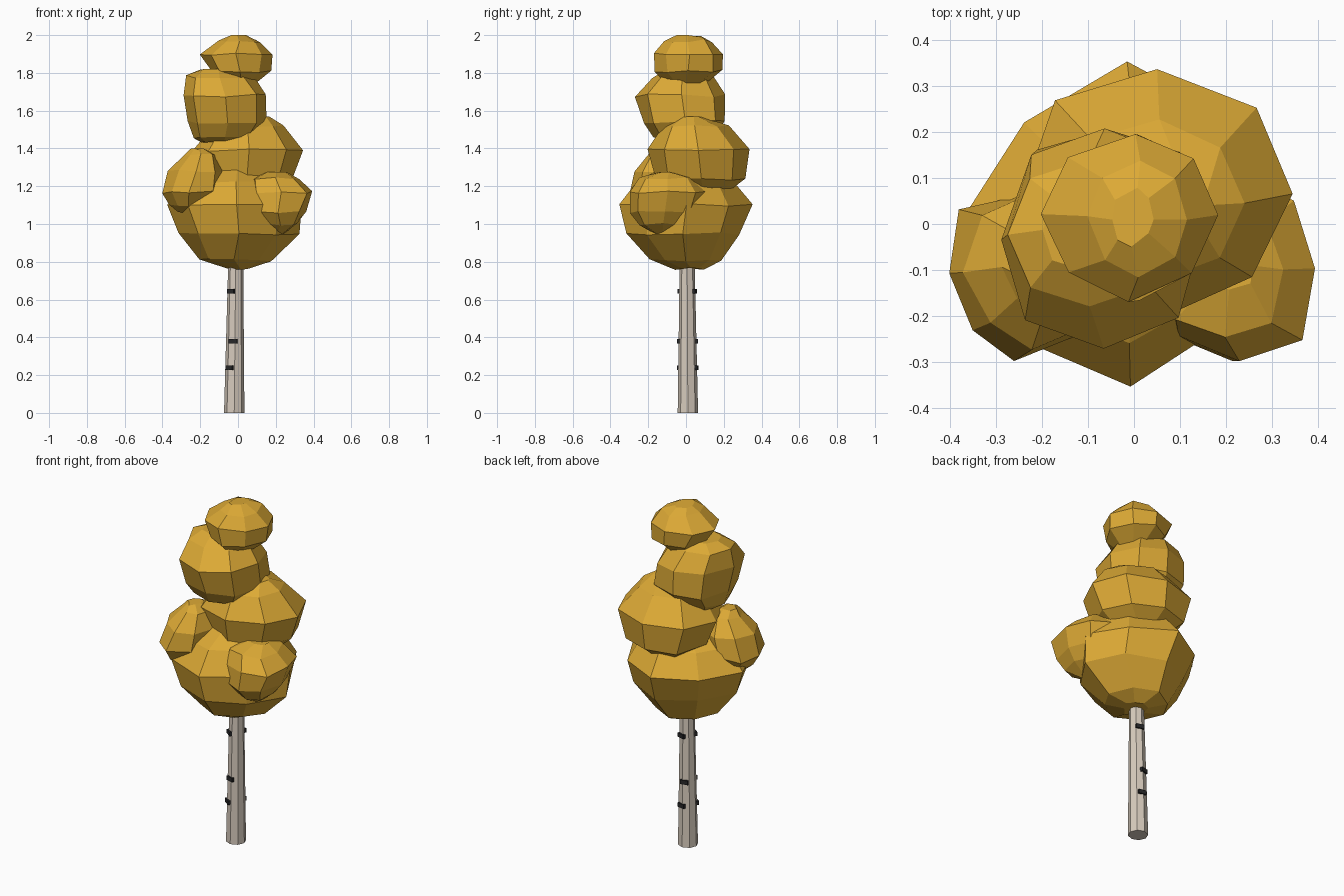
import bpy, bmesh, math, random
from mathutils import Vector, Matrix

cube = bpy.data.objects.get("Cube")
if cube:
    bpy.data.objects.remove(cube)


def material(name, rgb):
    m = bpy.data.materials.new(name)
    m.use_nodes = True
    m.diffuse_color = (*rgb, 1)
    m.node_tree.nodes["Principled BSDF"].inputs["Base Color"].default_value = (*rgb, 1)
    return m


GOLD = material("golden leaves", (0.72, 0.40, 0.036))
BARK = material("pale bark", (0.68, 0.60, 0.51))
DARK = material("dark bark marks", (0.02, 0.02, 0.022))
SIDES = 8


def finish(bm, name, mat):
    bmesh.ops.recalc_face_normals(bm, faces=bm.faces[:])
    me = bpy.data.meshes.new(name)
    bm.to_mesh(me)
    bm.free()
    me.materials.append(mat)
    ob = bpy.data.objects.new(name, me)
    bpy.context.collection.objects.link(ob)
    return ob


def leaf_clump(name, plan, rings, seed):
    """Faceted clump lofted through rings (height, left, right, front, back).
    plan gives the relative reach of each corner, counter-clockwise from +x."""
    rng = random.Random(seed)
    bm = bmesh.new()
    loops = []
    for z, x0, x1, y0, y1 in rings:
        loop = []
        for i, reach in enumerate(plan):
            a = math.tau * i / SIDES
            x = (x0 + x1) / 2 + (x1 - x0) / 2 * reach * math.cos(a)
            y = (y0 + y1) / 2 + (y1 - y0) / 2 * reach * math.sin(a)
            jitter = Vector([rng.uniform(-0.008, 0.008) for _ in range(3)])
            co = Vector((x, y, z)) + jitter
            co.z = min(co.z, rings[-1][0])
            loop.append(bm.verts.new(co))
        loops.append(loop)
    for low, high in zip(loops, loops[1:]):
        for i in range(SIDES):
            j = (i + 1) % SIDES
            bm.faces.new((low[i], low[j], high[j], high[i]))
    bm.faces.new(loops[0][::-1])
    bm.faces.new(loops[-1])
    return finish(bm, name, GOLD)


# Foliage, from the bottom up
leaf_clump("foliage_base", (1, 0.93, 1, 0.88, 1, 0.98, 1, 0.88), [
    (0.765, -0.06, 0.08, -0.05, 0.09),
    (0.81, -0.21, 0.18, -0.19, 0.19),
    (0.95, -0.31, 0.32, -0.32, 0.28),
    (1.10, -0.375, 0.345, -0.345, 0.345),
    (1.22, -0.28, 0.27, -0.26, 0.26),
    (1.32, -0.1, 0.1, -0.1, 0.1)], 1)
leaf_clump("foliage_middle", (1, 1, 1, 1.08, 1.02, 1, 1, 1), [
    (1.18, -0.1, 0.2, -0.08, 0.24),
    (1.24, -0.19, 0.29, -0.17, 0.32),
    (1.39, -0.24, 0.345, -0.2, 0.33),
    (1.52, -0.13, 0.24, -0.13, 0.22),
    (1.57, 0.06, 0.17, -0.02, 0.09)], 2)
leaf_clump("foliage_upper", (1, 1.03, 1, 1.06, 1, 1.05, 1, 1.03), [
    (1.43, -0.2, 0.05, -0.11, 0.1),
    (1.46, -0.24, 0.1, -0.17, 0.14),
    (1.54, -0.27, 0.15, -0.23, 0.21),
    (1.68, -0.285, 0.15, -0.265, 0.21),
    (1.78, -0.27, 0.08, -0.18, 0.14),
    (1.82, -0.2, 0, -0.1, 0.08)], 3)
leaf_clump("foliage_top", (1, 0.97, 1, 0.97, 1, 1, 1, 0.93), [
    (1.74, -0.07, 0.09, -0.09, 0.1),
    (1.81, -0.15, 0.17, -0.165, 0.2),
    (1.9, -0.2, 0.19, -0.165, 0.2),
    (1.97, -0.1, 0.12, -0.11, 0.13),
    (2, -0.05, 0.05, -0.05, 0.08)], 4)
leaf_clump("foliage_side_right", (1, 1, 1, 1.12, 1, 0.95, 1.03, 1.05), [
    (1.065, -0.32, -0.2, -0.17, -0.05),
    (1.1, -0.36, -0.16, -0.24, 0.02),
    (1.17, -0.405, -0.1, -0.285, 0.06),
    (1.28, -0.365, -0.08, -0.265, 0.06),
    (1.37, -0.28, -0.12, -0.2, 0),
    (1.4, -0.25, -0.17, -0.15, -0.06)], 5)
leaf_clump("foliage_side_left", (1, 1, 1, 1, 1, 1.06, 1.02, 1.1), [
    (0.95, 0.17, 0.24, -0.17, -0.09),
    (1, 0.12, 0.32, -0.25, 0),
    (1.06, 0.06, 0.36, -0.29, 0.08),
    (1.17, 0.05, 0.4, -0.29, 0.1),
    (1.24, 0.06, 0.33, -0.25, 0.05),
    (1.275, 0.15, 0.26, -0.14, -0.04)], 6)

# Trunk: eight-sided, tapered and leaning slightly
BASE, TOP = Vector((-0.02, 0.01, 0)), Vector((-0.01, 0.005, 1.0))
R_BASE, R_TOP = 0.054, 0.036
bm = bmesh.new()
bmesh.ops.create_cone(bm, cap_ends=True, segments=SIDES, radius1=R_BASE, radius2=R_TOP, depth=1.0)
for v in bm.verts:
    v.co.z += 0.5
    v.co += BASE.lerp(TOP, v.co.z) - Vector((0, 0, v.co.z))
finish(bm, "trunk", BARK)

# Bark marks: a front and a back one at each height (height, angles)
bm = bmesh.new()
for z, angles in ((0.24, (235, 80)), (0.38, (258, 102)), (0.645, (235, 75))):
    radius = R_BASE + (R_TOP - R_BASE) * z
    for deg in angles:
        place = (Matrix.Translation(BASE.lerp(TOP, z))
                 @ Matrix.Rotation(math.radians(deg), 4, "Z")
                 @ Matrix.Translation((radius * 0.92, 0, 0))
                 @ Matrix.Diagonal((0.018, 0.045, 0.024, 1)))
        bmesh.ops.create_cube(bm, size=1, matrix=place)
finish(bm, "bark_marks", DARK)
